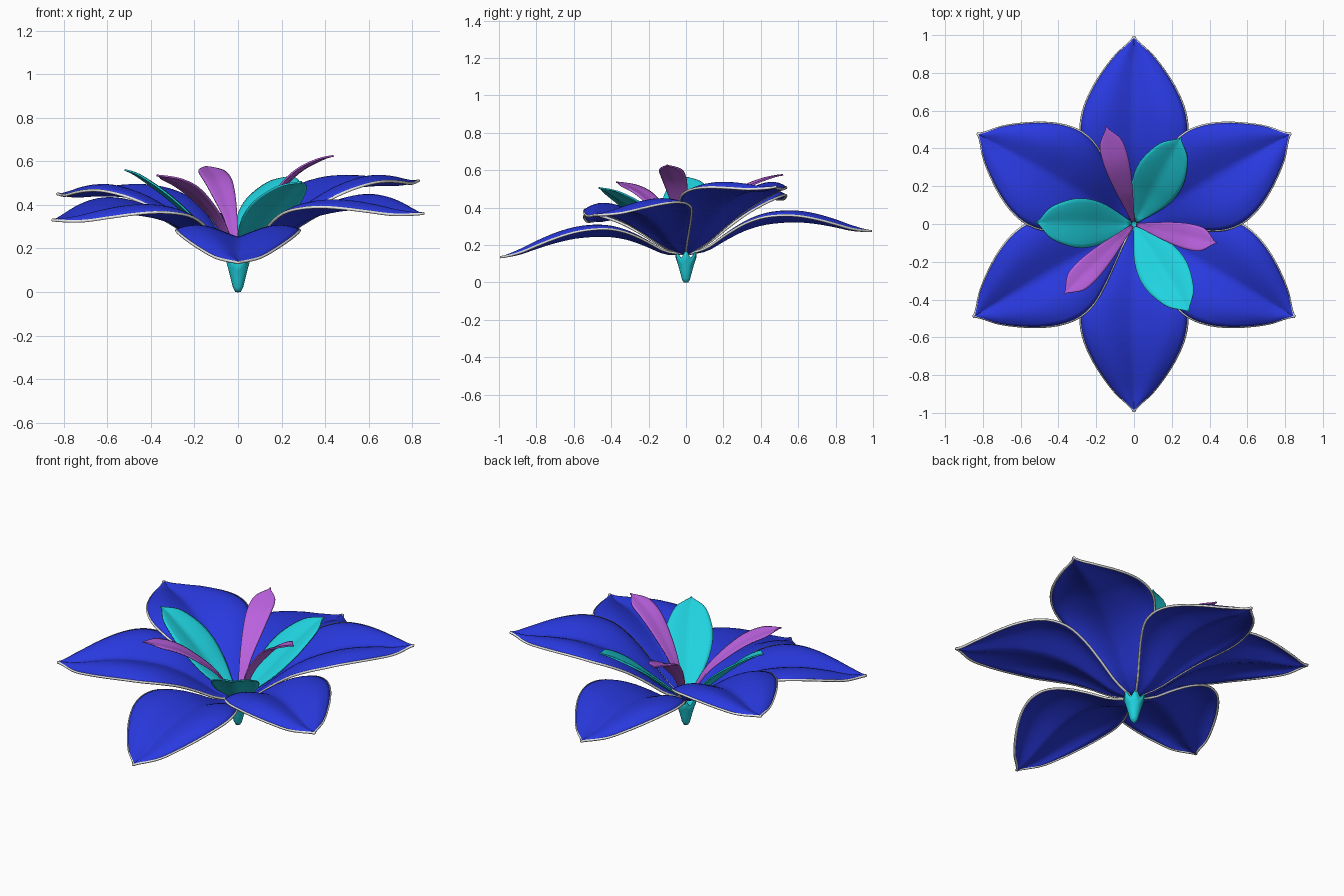
import bpy, math

if "Cube" in bpy.data.objects:
    bpy.data.objects.remove(bpy.data.objects["Cube"])

def material(name, rgb):
    m = bpy.data.materials.new(name)
    m.diffuse_color = (*rgb, 1)
    m.use_nodes = True
    m.node_tree.nodes["Principled BSDF"].inputs["Base Color"].default_value = m.diffuse_color
    return m

BLUE = material("royal blue", (0.022, 0.041, 0.74))
WHITE = material("pale rim", (0.83, 0.83, 0.82))
TEAL = material("turquoise", (0.014, 0.65, 0.74))
PURPLE = material("orchid purple", (0.49, 0.12, 0.73))

def spline(vals, s):
    """Smooth interpolation through evenly spaced values, s in 0..1."""
    n = len(vals) - 1
    i = min(int(s * n), n - 1)
    t = s * n - i
    p0, p1, p2, p3 = vals[max(i - 1, 0)], vals[i], vals[i + 1], vals[min(i + 2, n)]
    return 0.5 * (2 * p1 + (p2 - p0) * t + (2 * p0 - 5 * p1 + 4 * p2 - p3) * t * t
                  + (3 * p1 - p0 - 3 * p2 + p3) * t ** 3)

def mesh_object(name, verts, faces, mat, thick):
    me = bpy.data.meshes.new(name)
    me.from_pydata(verts, [], faces)
    me.materials.append(mat)
    me.shade_smooth()
    ob = bpy.data.objects.new(name, me)
    bpy.context.collection.objects.link(ob)
    if thick:
        mod = ob.modifiers.new("thickness", 'SOLIDIFY')
        mod.thickness = thick
        mod.offset = 0
    return ob

def leaf(name, angle, length, height, width, lift, mat, thick, roll=0, droop=0.0, rows=32, cols=20):
    """Curved leaf: height(s) is the midrib, width(s) the half width, lift the raised sides,
    droop bends the edges back down towards the tip."""
    a = math.radians(angle)
    wmax = max(width(i / 40) for i in range(41))
    def point(s, u):
        w = max(width(s), 0.003)
        r, t = 0.015 + s * (length - 0.015), u * w
        bulge = math.sin((1.9 + droop * s) * abs(u) ** 1.15)
        z = height(s) + lift * bulge * w / wmax + roll * t
        return (r * math.cos(a) - t * math.sin(a), r * math.sin(a) + t * math.cos(a), z)
    # rows crowd towards the tip so that it is drawn smoothly
    steps = [1 - (1 - i / rows) ** 1.3 for i in range(rows + 1)]
    verts = [point(s, 2 * j / cols - 1) for s in steps for j in range(cols + 1)]
    k = cols + 1
    faces = [(i * k + j, (i + 1) * k + j, (i + 1) * k + j + 1, i * k + j + 1)
             for i in range(rows) for j in range(cols)]
    mesh_object(name, verts, faces, mat, thick)
    return [point(s, -1) for s in steps] + [point(s, 1) for s in reversed(steps)]

def rim(name, path, radius):
    """Thin tube along a petal edge."""
    cu = bpy.data.curves.new(name, 'CURVE')
    cu.dimensions = '3D'
    cu.bevel_depth = radius
    cu.bevel_resolution = 1
    sp = cu.splines.new('POLY')
    sp.points.add(len(path) - 1)
    for p, co in zip(sp.points, path):
        p.co = (*co, 1)
    cu.materials.append(WHITE)
    ob = bpy.data.objects.new(name, cu)
    bpy.context.collection.objects.link(ob)
    bpy.ops.object.select_all(action='DESELECT')
    ob.select_set(True)
    bpy.context.view_layer.objects.active = ob
    bpy.ops.object.convert(target='MESH')

# Six big blue petals with pale rims: angle, length, tip rise, roll
PETAL_W = [0.012, 0.07, 0.14, 0.208, 0.262, 0.282, 0.268, 0.229, 0.171, 0.097, 0.0]
PETAL_Z = [0.15, 0.155, 0.195, 0.23, 0.247, 0.247, 0.237, 0.215, 0.185, 0.152, 0.135]
for n, (ang, ln, rise, roll) in enumerate([(90, 0.99, 0.14, 0), (30, 0.955, 0.375, 0),
        (-30, 0.98, 0.225, 0.07), (-90, 0.99, 0.0, 0), (-150, 0.98, 0.195, -0.09),
        (150, 0.955, 0.315, 0)], 1):
    edge = leaf(f"outer_petal_{n}", ang, ln,
                lambda s: spline(PETAL_Z, s) + rise * s ** 0.9,
                lambda s: spline(PETAL_W, s), 0.056, BLUE, 0.01, roll, droop=1.1)
    rim(f"petal_rim_{n}", edge, 0.007)

# Three wide turquoise inner petals: angle, length, tip height
TEAL_W = [0.015, 0.06, 0.102, 0.126, 0.13, 0.112, 0.076, 0.0]
TEAL_H = [0, 0.24, 0.54, 0.80, 1.0]
for n, (ang, ln, tip) in enumerate([(61.5, 0.523, 0.53), (179, 0.52, 0.56), (-58, 0.55, 0.505)], 1):
    leaf(f"inner_petal_{n}", ang, ln, lambda s: 0.17 + (tip - 0.17) * spline(TEAL_H, s),
         lambda s: spline(TEAL_W, s), 0.024, TEAL, 0.008, rows=24, cols=12)

# Three narrow purple petals arching outwards
PURPLE_W = [0.01, 0.027, 0.046, 0.061, 0.068, 0.058, 0.0]
PURPLE_H = [0, 0.38, 0.63, 0.82, 0.93, 1.0]
for n, (ang, ln, tip) in enumerate([(106, 0.54, 0.575), (-13, 0.45, 0.625), (-135, 0.525, 0.535)], 1):
    leaf(f"narrow_petal_{n}", ang, ln, lambda s: 0.18 + (tip - 0.18) * spline(PURPLE_H, s),
         lambda s: spline(PURPLE_W, s), 0.006, PURPLE, 0.008, rows=24, cols=10)

# Small turquoise cup under the flower, with six pointed lobes
SEG = 48
PROFILE = [(0.0, 0.0), (0.012, 0.002), (0.021, 0.02), (0.031, 0.06), (0.043, 0.105), (0.057, 0.15)]
verts, faces = [], []
for k, (r, z) in enumerate(PROFILE):
    for i in range(SEG):
        th = 2 * math.pi * i / SEG
        lobe = math.cos(6 * th) * k / 5
        rr = r * (1 + 0.06 * lobe)
        verts.append((rr * math.cos(th), rr * math.sin(th), z + 0.018 * lobe * (k / 5) ** 2))
for k in range(len(PROFILE) - 1):
    for i in range(SEG):
        j = (i + 1) % SEG
        faces.append((k * SEG + i, k * SEG + j, (k + 1) * SEG + j, (k + 1) * SEG + i))
mesh_object("stem_cup", verts, faces, TEAL, 0.004)
